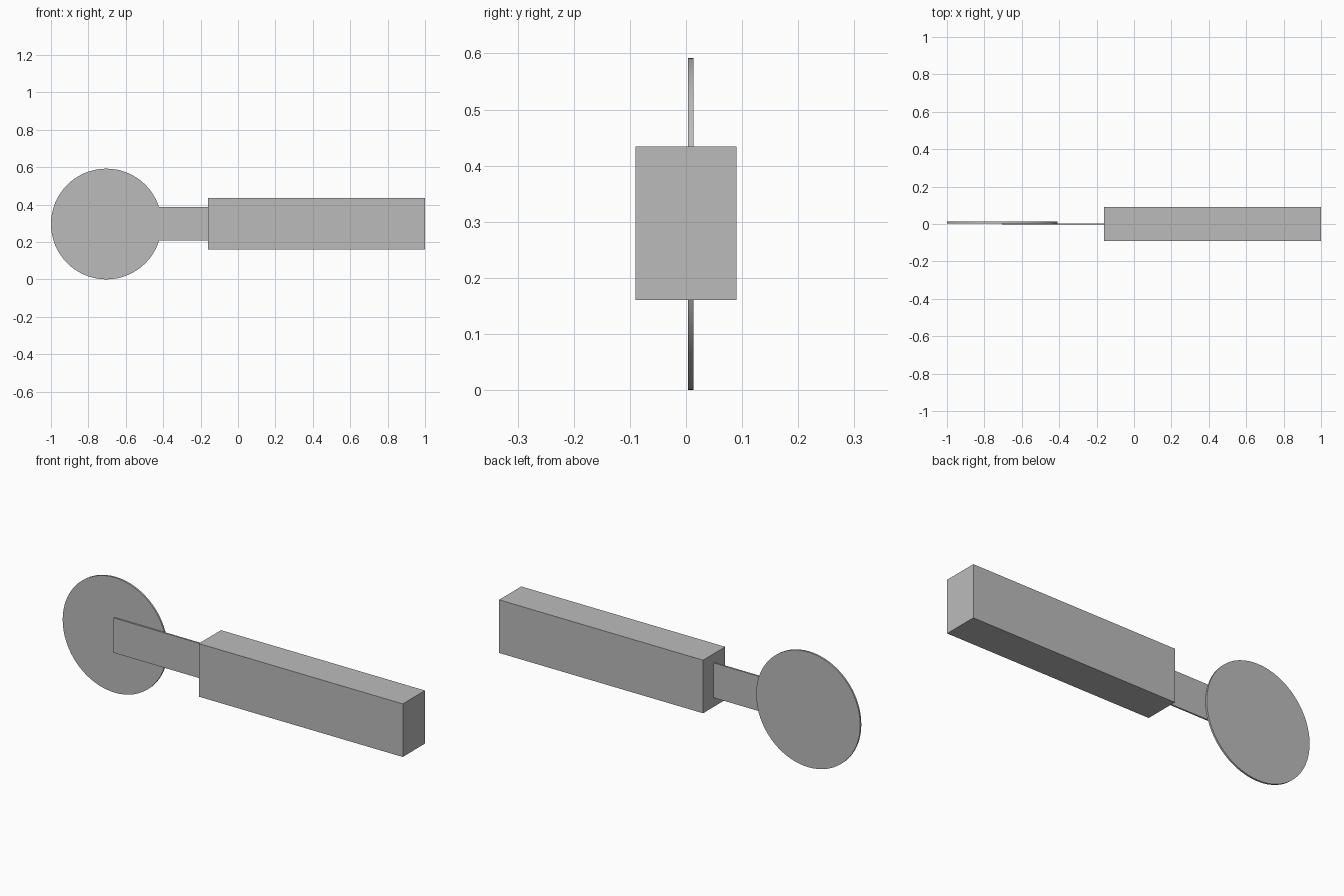
import bpy
import math

cube = bpy.data.objects.get("Cube")
if cube:
    bpy.data.objects.remove(cube, do_unlink=True)

# Single flat colour
grey = bpy.data.materials.new("plain_grey")
grey.use_nodes = True
colour = (0.5, 0.5, 0.5, 1)
grey.diffuse_color = colour
grey.node_tree.nodes["Principled BSDF"].inputs["Base Color"].default_value = colour


def box(name, low, high):
    centre = [(a + b) / 2 for a, b in zip(low, high)]
    bpy.ops.mesh.primitive_cube_add(size=1, location=centre)
    part = bpy.context.object
    part.name = name
    part.scale = [b - a for a, b in zip(low, high)]
    bpy.ops.object.transform_apply(location=False, rotation=False, scale=True)
    part.data.materials.append(grey)
    return part


# Thick grip and the thin arm that carries the disc
box("handle", (-0.16, -0.09, 0.161), (1, 0.09, 0.434))
box("arm", (-0.705, -0.004, 0.208), (-0.16, 0.004, 0.387))

# Round plate resting against the back of the arm
bpy.ops.mesh.primitive_cylinder_add(
    vertices=64, radius=0.296, depth=0.009,
    location=(-0.704, 0.0085, 0.296), rotation=(math.pi / 2, 0, 0))
disc = bpy.context.object
disc.name = "disc"
disc.data.materials.append(grey)
bpy.ops.object.shade_smooth_by_angle(angle=math.radians(30))
